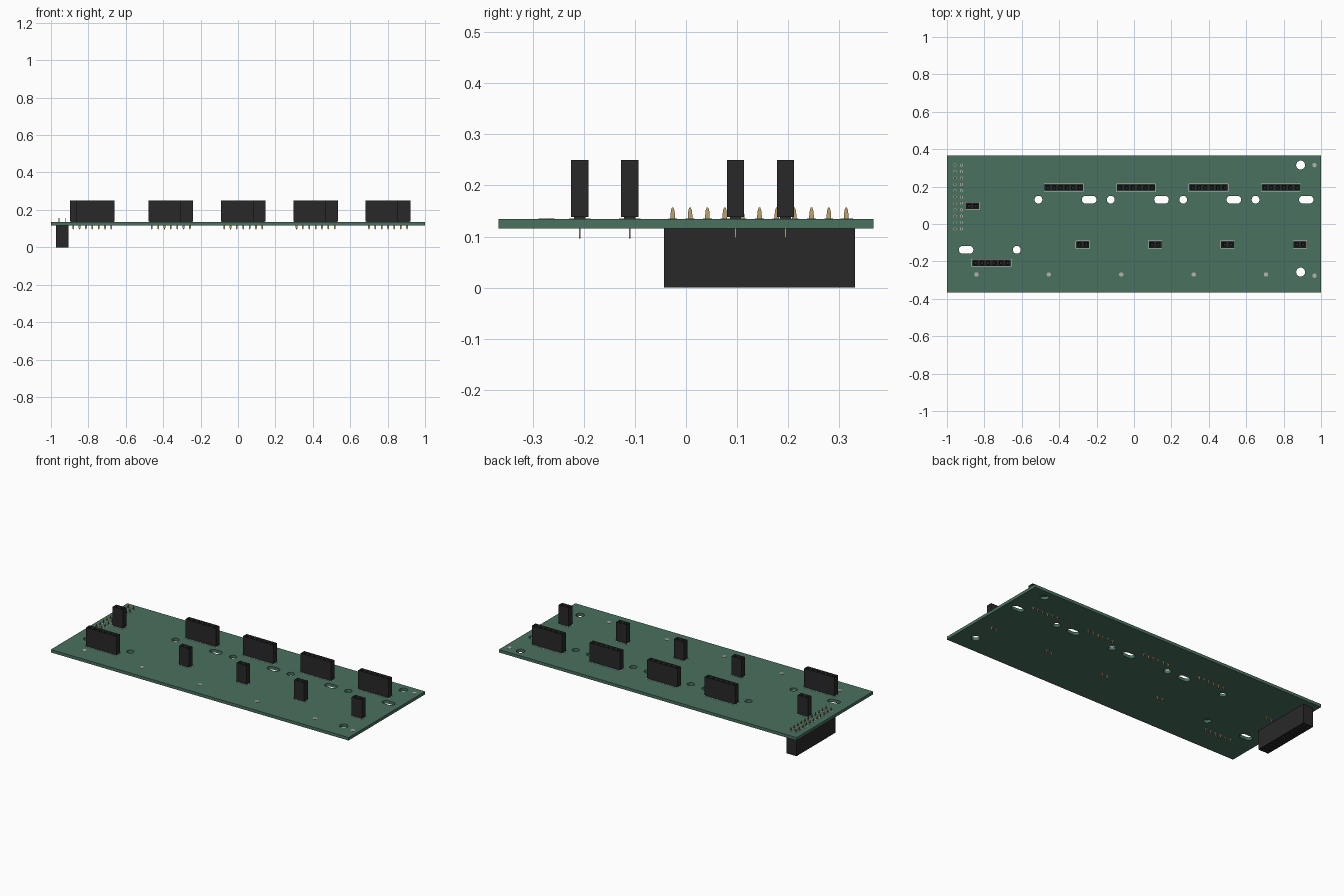
import bpy, bmesh, math
from mathutils import Matrix, Vector

if "Cube" in bpy.data.objects:
    bpy.data.objects.remove(bpy.data.objects["Cube"])

P = 0.034                    # pin pitch
Z0, Z1 = 0.116, 0.134        # board underside and top
STEP = 0.387                 # spacing of the repeated stations


def material(name, rgb):
    m = bpy.data.materials.new(name)
    m.diffuse_color = (*rgb, 1)
    m.use_nodes = True
    m.node_tree.nodes["Principled BSDF"].inputs["Base Color"].default_value = m.diffuse_color
    return m


GREEN = material("board_green", (0.068, 0.165, 0.115))
BLACK = material("plastic_black", (0.022, 0.022, 0.022))
GOLD = material("pin_gold", (0.50, 0.36, 0.15))
SILVER = material("pad_silver", (0.45, 0.45, 0.42))
WHITE = material("outline_white", (0.75, 0.75, 0.75))


def finish(bm, name, mat):
    me = bpy.data.meshes.new(name)
    bm.to_mesh(me)
    bm.free()
    ob = bpy.data.objects.new(name, me)
    bpy.context.collection.objects.link(ob)
    me.materials.append(mat)
    return ob


def box(bm, x0, x1, y0, y1, z0, z1):
    m = Matrix.Translation(((x0 + x1) / 2, (y0 + y1) / 2, (z0 + z1) / 2))
    bmesh.ops.create_cube(bm, size=1, matrix=m @ Matrix.Diagonal((x1 - x0, y1 - y0, z1 - z0, 1)))


def grid_points(cx, cy, n, m):
    return [(cx + (i - (n - 1) / 2) * P, cy + (j - (m - 1) / 2) * P)
            for i in range(n) for j in range(m)]


# Socket body: gridded face pulled into a block, each cell sunk to a pin hole
def socket(name, cx, cy, n, m, z_base, z_face):
    bm = bmesh.new()
    h = abs(z_face - z_base)
    bmesh.ops.create_grid(bm, x_segments=n, y_segments=m, size=1)
    for v in bm.verts:
        v.co.x *= n * P / 2
        v.co.y *= m * P / 2
    cells = bm.faces[:]
    rim = [e for e in bm.edges if e.is_boundary]
    new = bmesh.ops.extrude_edge_only(bm, edges=rim)["geom"]
    bmesh.ops.translate(bm, vec=(0, 0, -h), verts=[g for g in new if isinstance(g, bmesh.types.BMVert)])
    bmesh.ops.contextual_create(bm, geom=[e for e in bm.edges if e.is_boundary])
    bmesh.ops.recalc_face_normals(bm, faces=bm.faces[:])
    for thick, depth in ((0.007, 0), (0.004, -0.005), (0.0003, -0.05)):
        bmesh.ops.inset_individual(bm, faces=cells, thickness=thick, depth=depth, use_even_offset=True)
    if z_face < z_base:
        bm.transform(Matrix.Rotation(math.pi, 4, 'X'))
    bm.transform(Matrix.Translation((cx, cy, z_face)))
    return finish(bm, name, BLACK)


# Flat blade pins with a tapered tip; wide = (half x, half y)
def pins(name, pts, wide, z_root, z_tip):
    bm = bmesh.new()
    for x, y in pts:
        prev = None
        for t, s in ((0, 1), (0.62, 1), (0.86, 0.75), (1, 0.3)):
            z = z_root + (z_tip - z_root) * t
            kx = s if wide[0] > wide[1] else 1
            ky = s if wide[1] > wide[0] else 1
            ring = [bm.verts.new((x + a * wide[0] * kx, y + b * wide[1] * ky, z))
                    for a, b in ((-1, -1), (1, -1), (1, 1), (-1, 1))]
            if prev:
                for i in range(4):
                    j = (i + 1) % 4
                    bm.faces.new((prev[i], prev[j], ring[j], ring[i]))
            else:
                bm.faces.new(ring)
            prev = ring
        bm.faces.new(prev)
    bmesh.ops.recalc_face_normals(bm, faces=bm.faces[:])
    return finish(bm, name, GOLD)


# Thin round pads lying on the board
def pads(name, pts, r, z0, z1):
    bm = bmesh.new()
    for x, y in pts:
        bmesh.ops.create_cone(bm, cap_ends=True, segments=16, radius1=r, radius2=r, depth=z1 - z0,
                              matrix=Matrix.Translation((x, y, (z0 + z1) / 2)))
    return finish(bm, name, SILVER)


# Thin printed rectangle around a part
def outline(name, cx, cy, hx, hy, z0, z1, t=0.002):
    bm = bmesh.new()
    for s in (-1, 1):
        box(bm, cx - hx, cx + hx, cy + s * hy - t / 2, cy + s * hy + t / 2, z0, z1)
        box(bm, cx + s * hx - t / 2, cx + s * hx + t / 2, cy - hy, cy + hy, z0, z1)
    return finish(bm, name, WHITE)


# Circuit board: filled outline with round holes and slots
curve = bpy.data.curves.new("circuit_board", 'CURVE')
curve.dimensions = '2D'
curve.fill_mode = 'BOTH'
curve.extrude = (Z1 - Z0) / 2


def loop(points):
    s = curve.splines.new('POLY')
    s.points.add(len(points) - 1)
    for p, (x, y) in zip(s.points, points):
        p.co = (x, y, 0, 1)
    s.use_cyclic_u = True


def hole(cx, cy, r, half=0.0):
    angles = [math.radians(-90 + 15 * k) for k in range(13)]
    pts = [(cx + half + r * math.cos(a), cy + r * math.sin(a)) for a in angles]
    pts += [(cx - half - r * math.cos(a), cy - r * math.sin(a)) for a in angles]
    loop(pts if half else pts[:12] + pts[13:25])


loop([(-1, -0.367), (1, -0.367), (1, 0.367), (-1, 0.367)])
for k in range(4):
    hole(-0.511 + k * STEP, 0.13, 0.021)
    hole(-0.24 + k * STEP, 0.13, 0.021, 0.018)
hole(-0.627, -0.138, 0.021)
hole(-0.898, -0.138, 0.021, 0.018)
for y in (0.315, -0.257):
    hole(0.891, y, 0.024)
board = bpy.data.objects.new("circuit_board", curve)
board.location.z = (Z0 + Z1) / 2
bpy.context.collection.objects.link(board)
curve.materials.append(GREEN)
bpy.context.view_layer.objects.active = board
board.select_set(True)
bpy.ops.object.convert(target='MESH')
bpy.ops.object.shade_smooth_by_angle(angle=math.radians(30))

# Module stations: a six-way and a two-way socket; the fifth is turned round
spots = [(-0.376 + k * STEP, 0.195, -0.274 + k * STEP, -0.11) for k in range(4)]
spots.append((-0.762, -0.208, -0.864, 0.097))
solder = []
for i, (ax, ay, bx, by) in enumerate(spots, 1):
    for label, x, y, n in (("six_way", ax, ay, 6), ("two_way", bx, by, 2)):
        name = f"{label}_socket_{i}"
        socket(name, x, y, n, 1, 0.138, 0.25)
        bm = bmesh.new()
        box(bm, x - n * P / 2 + 0.004, x + n * P / 2 - 0.004, y - 0.011, y + 0.011, Z1 - 0.001, 0.139)
        finish(bm, name + "_foot", BLACK)
        pts = grid_points(x, y, n, 1)
        solder += pts
        pins(name + "_pins", pts, (0.0045, 0.0015), Z0 + 0.002, 0.096)
        outline(name + "_outline", x, y, n * P / 2 + 0.003, P / 2 + 0.003, Z1 - 0.001, Z1 + 0.001)

# Double-row connector under the left end, its pins coming up through the board
CX, CY = -0.94, 0.144
socket("edge_connector", CX, CY, 2, 11, Z0, 0.0)
edge = grid_points(CX, CY, 2, 11)
pins("edge_connector_pins", edge, (0.0015, 0.0045), Z0, 0.157)
pads("edge_solder_pads", edge, 0.0085, Z1 - 0.001, Z1 + 0.0008)
pads("socket_solder_pads", solder, 0.0085, Z0 - 0.0008, Z0 + 0.001)

# Test points along the front edge and in the right corners
tests = [(-0.842 + k * STEP, -0.27) for k in range(5)] + [(0.965, 0.315), (0.965, -0.277)]
pads("test_points", tests, 0.012, Z1 - 0.001, Z1 + 0.0015)
